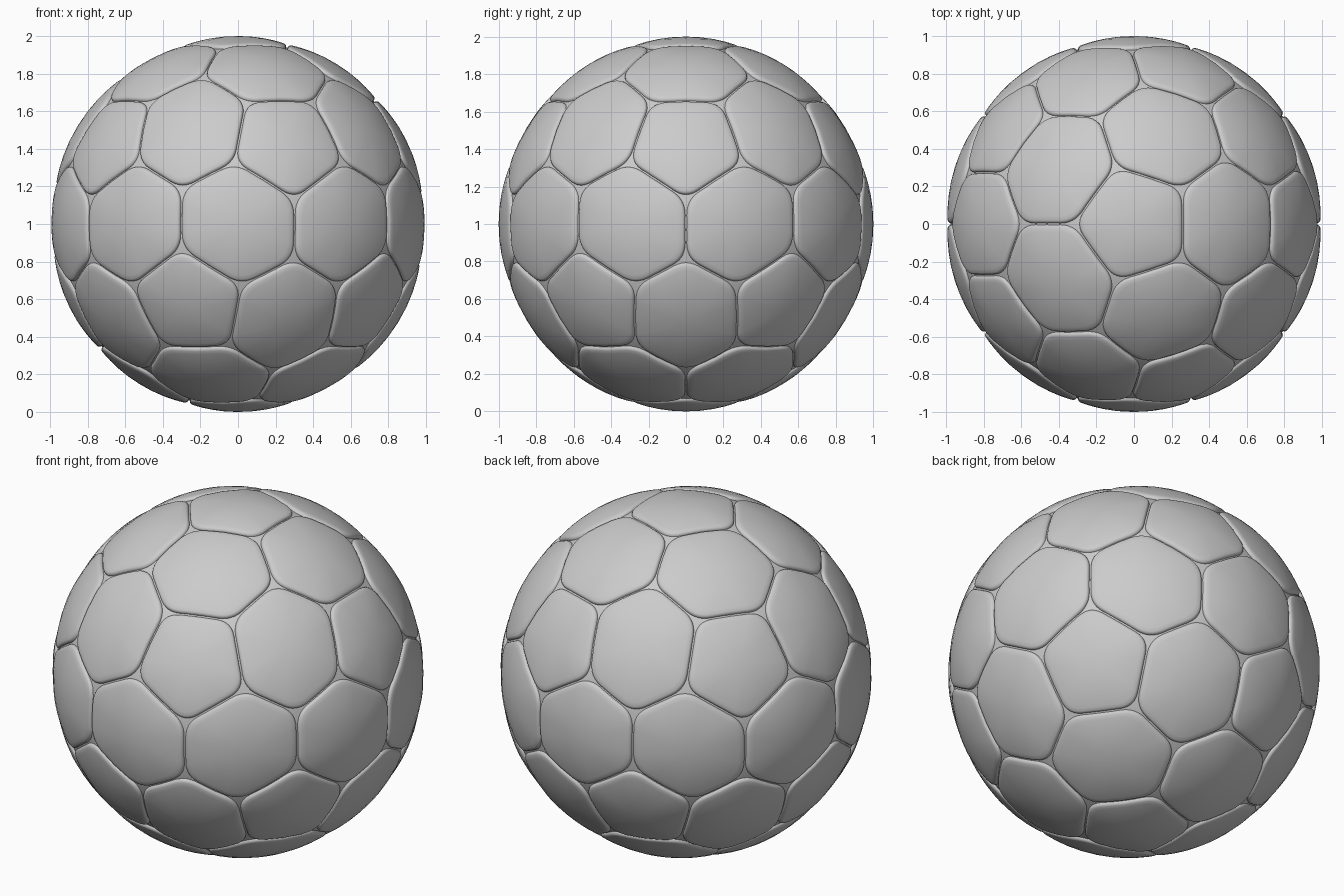
import bpy, bmesh, math
from mathutils import Vector

if "Cube" in bpy.data.objects:
    bpy.data.objects.remove(bpy.data.objects["Cube"])

CENTER = Vector((0, 0, 1))
GAP = 0.004          # half width of a seam
PENT_HALF = 0.270    # angle from pentagon centre to its seam
FILLET = 0.085       # tangent length of the corner rounding
ARC = 7              # points per rounded corner

# (inset from outline, radius) of the rolled panel edge, outside to inside
RIM = [(0.0, 0.955), (0.0, 0.974), (0.003, 0.982), (0.009, 0.988), (0.018, 0.9915)]
INNER = [0.87, 0.7, 0.5, 0.27]


def panel_outline(c, u, v, neighbours, is_pent):
    """Rounded polygon in the plane touching the ball at the panel centre."""
    lines = []
    for d, d_pent in neighbours:
        total = c.angle(d)
        if is_pent:
            a = PENT_HALF
        elif d_pent:
            a = total - PENT_HALF
        else:
            a = total / 2
        lines.append((math.atan2(d.dot(v), d.dot(u)), math.tan(a - GAP)))
    lines.sort()
    n = len(lines)
    corners = []
    for i in range(n):
        (t1, r1), (t2, r2) = lines[i], lines[(i + 1) % n]
        det = math.sin(t2 - t1)
        corners.append(Vector(((r1 * math.sin(t2) - r2 * math.sin(t1)) / det,
                               (r2 * math.cos(t1) - r1 * math.cos(t2)) / det)))
    pts = []
    for i, p in enumerate(corners):
        a = p + (corners[i - 1] - p).normalized() * FILLET
        b = p + (corners[(i + 1) % n] - p).normalized() * FILLET
        for k in range(ARC):
            t = k / (ARC - 1)
            pts.append(a * (1 - t) ** 2 + p * 2 * t * (1 - t) + b * t * t)
        nxt = corners[(i + 1) % n]
        pts.append((b + nxt + (p - nxt).normalized() * FILLET) / 2)
    return pts


def add_panel(bm, c, neighbours, is_pent):
    u = (neighbours[0][0] - c * c.dot(neighbours[0][0])).normalized()
    v = c.cross(u)
    outline = panel_outline(c, u, v, neighbours, is_pent)
    size = sum(p.length for p in outline) / len(outline)
    profile = [(1 - inset / size, r) for inset, r in RIM]
    profile += [(s, 1 - 0.009 * s * s) for s in INNER]
    rings = []
    for s, r in profile:
        rings.append([bm.verts.new(CENTER + (c + (u * p.x + v * p.y) * s).normalized() * r)
                      for p in outline])
    m = len(outline)
    for lo, hi in zip(rings, rings[1:]):
        for i in range(m):
            j = (i + 1) % m
            bm.faces.new((lo[i], lo[j], hi[j], hi[i]))
    tip = bm.verts.new(CENTER + c)
    for i in range(m):
        bm.faces.new((rings[-1][i], rings[-1][(i + 1) % m], tip))


def finish(bm, name):
    mesh = bpy.data.meshes.new(name)
    for f in bm.faces:
        f.smooth = True
    bm.to_mesh(mesh)
    bm.free()
    bpy.context.collection.objects.link(bpy.data.objects.new(name, mesh))


# Panel layout: 12 pentagons and 30 hexagons around a 42-point geodesic sphere
layout = bmesh.new()
bmesh.ops.create_icosphere(layout, subdivisions=2, radius=1)
pents, hexes = bmesh.new(), bmesh.new()
for vert in layout.verts:
    is_pent = len(vert.link_edges) == 5
    near = []
    for e in vert.link_edges:
        o = e.other_vert(vert)
        near.append((o.co.normalized(), len(o.link_edges) == 5))
    add_panel(pents if is_pent else hexes, vert.co.normalized(), near, is_pent)
layout.free()
finish(pents, "pentagon_panels")
finish(hexes, "hexagon_panels")

# Inner ball seen in the seams
core = bmesh.new()
bmesh.ops.create_icosphere(core, subdivisions=5, radius=0.975)
bmesh.ops.translate(core, verts=core.verts, vec=CENTER)
finish(core, "inner_ball")
